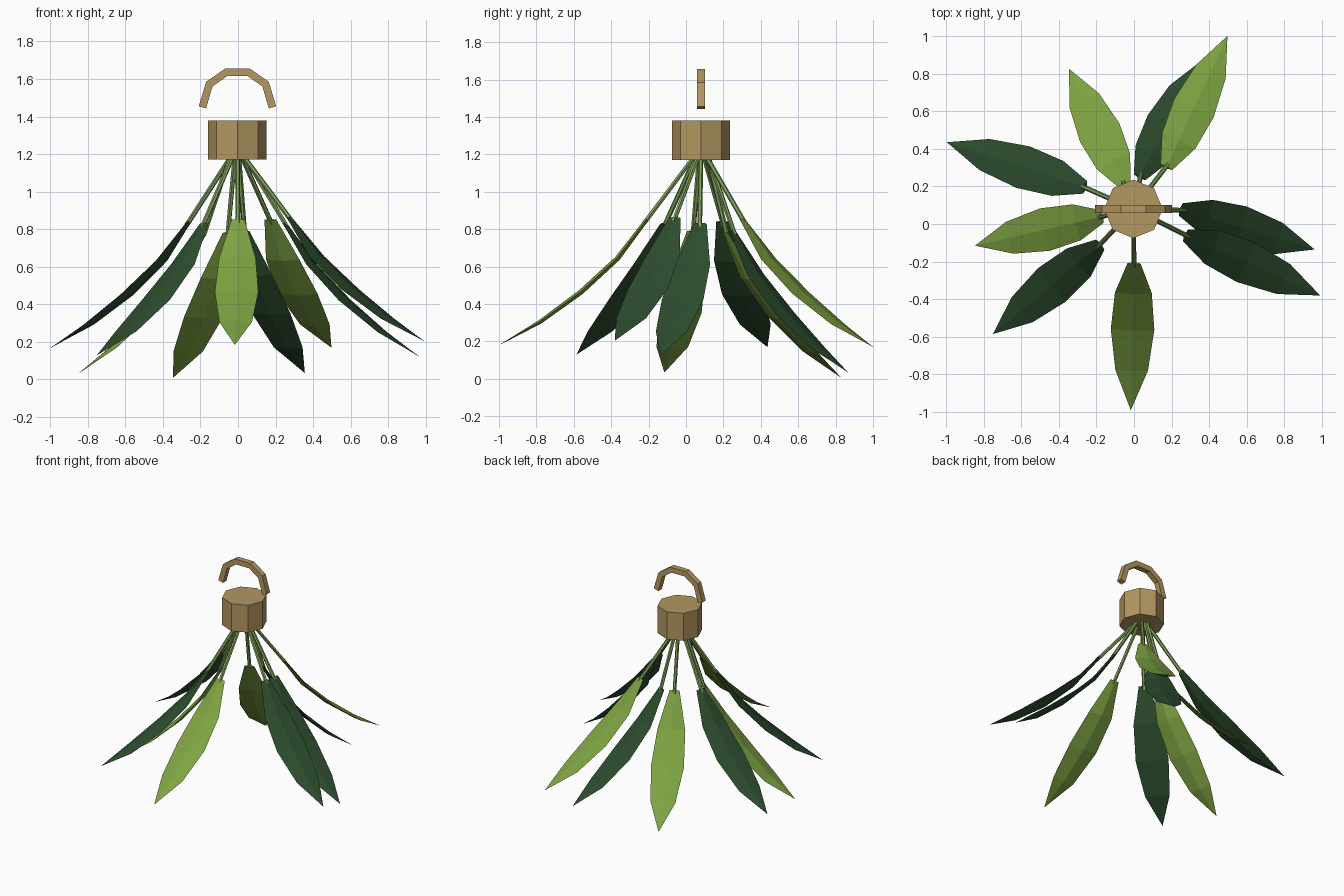
import bpy, bmesh, math
from mathutils import Vector

cube = bpy.data.objects.get("Cube")
if cube:
    bpy.data.objects.remove(cube, do_unlink=True)


def material(name, rgb):
    m = bpy.data.materials.new(name)
    m.use_nodes = True
    m.diffuse_color = (*rgb, 1)
    m.node_tree.nodes["Principled BSDF"].inputs["Base Color"].default_value = (*rgb, 1)
    return m


TAN = material("tan_wood", (0.45, 0.31, 0.12))
LIGHT = material("light_green", (0.21, 0.37, 0.055))
DARK = material("dark_green", (0.026, 0.074, 0.027))
STEM = material("stem_green", (0.21, 0.35, 0.1))
CENTRE = Vector((-0.003, 0.08, 0))


def loft(name, rings, mat):
    """Skin a list of equal-sized rings of points and cap both ends."""
    bm = bmesh.new()
    loops = [[bm.verts.new(p) for p in ring] for ring in rings]
    n = len(loops[0])
    for a, b in zip(loops, loops[1:]):
        for i in range(n):
            j = (i + 1) % n
            bm.faces.new((a[i], a[j], b[j], b[i]))
    for end in (loops[0], loops[-1]):
        bm.faces.new(end)
    bmesh.ops.recalc_face_normals(bm, faces=bm.faces)
    mesh = bpy.data.meshes.new(name)
    bm.to_mesh(mesh)
    bm.free()
    mesh.materials.append(mat)
    obj = bpy.data.objects.new(name, mesh)
    bpy.context.collection.objects.link(obj)


def section(centre, side, up, width, height, sides=4):
    """Polygon around a centre, stretched along two axes."""
    turns = [math.tau * i / sides for i in range(sides)]
    return [centre + side * width * math.cos(t) + up * height * math.sin(t) for t in turns]


X, Y, Z = Vector((1, 0, 0)), Vector((0, 1, 0)), Vector((0, 0, 1))

# Octagonal cap holding the stems
loft("cap", [section(CENTRE + Z * z, X, Y, 0.156, 0.156, 8) for z in (1.17, 1.38)], TAN)

# Angular hanging handle, mirrored across x
half = [((0.206, 1.455), (0.167, 1.443)),
        ((0.167, 1.585), (0.133, 1.56)),
        ((0.067, 1.655), (0.055, 1.615))]
arc = [(1, pair) for pair in half] + [(-1, pair) for pair in reversed(half)]
rings = []
for sign, (outer, inner) in arc:
    corners = ((outer, -0.021), (outer, 0.021), (inner, 0.021), (inner, -0.021))
    rings.append([CENTRE + Vector((sign * p[0], y, p[1])) for p, y in corners])
loft("handle", rings, TAN)

# Blade rows: distance outward, drop, half width, half thickness
ROWS = [(0, 0, 0.035, 0.01), (0.2, 0.31, 0.098, 0.014), (0.45, 0.58, 0.116, 0.014),
        (0.73, 0.82, 0.087, 0.011), (1, 1, 0.001, 0.001)]

# Each leaf: blade base, tip, colour
LEAVES = [
    ((-0.05, 0.21, 0.78), (-0.345, 0.825, 0.01), LIGHT),
    ((0.03, 0.25, 0.79), (0.355, 0.865, 0.035), DARK),
    ((0.173, 0.303, 0.85), (0.497, 1.0, 0.17), LIGHT),
    ((-0.26, 0.195, 0.84), (-0.995, 0.435, 0.17), DARK),
    ((-0.17, 0.04, 0.79), (-0.845, -0.115, 0.035), LIGHT),
    ((-0.18, -0.11, 0.83), (-0.75, -0.585, 0.13), DARK),
    ((0, -0.21, 0.85), (-0.017, -0.99, 0.185), LIGHT),
    ((0.275, -0.06, 0.86), (0.99, -0.38, 0.205), DARK),
    ((0.25, 0.077, 0.83), (0.96, -0.135, 0.125), DARK),
]

for number, (base, tip, colour) in enumerate(LEAVES, 1):
    base, tip = Vector(base), Vector(tip)
    span = tip - base
    out = Vector((span.x, span.y, 0))
    side = out.normalized().cross(Z)
    path = [base + out * o + Z * span.z * d for o, d, w, h in ROWS]

    # Arched blade with a ridge along the middle
    rings = []
    for i, (o, d, w, h) in enumerate(ROWS):
        along = path[min(i + 1, len(path) - 1)] - path[max(i - 1, 0)]
        normal = side.cross(along).normalized()
        rings.append(section(path[i], side, normal, w, h))
    loft(f"leaf_{number}", rings, colour)

    # Thin stem from the cap to just inside the blade
    reach = base - CENTRE
    reach.z = 0
    start = CENTRE + Z * 1.18 + reach.normalized() * 0.042
    end = base + (path[1] - base) * 0.1
    direction = (end - start).normalized()
    across = direction.cross(Z).normalized()
    other = across.cross(direction)
    loft(f"stem_{number}", [section(p, across, other, 0.013, 0.013, 6) for p in (start, end)], STEM)
